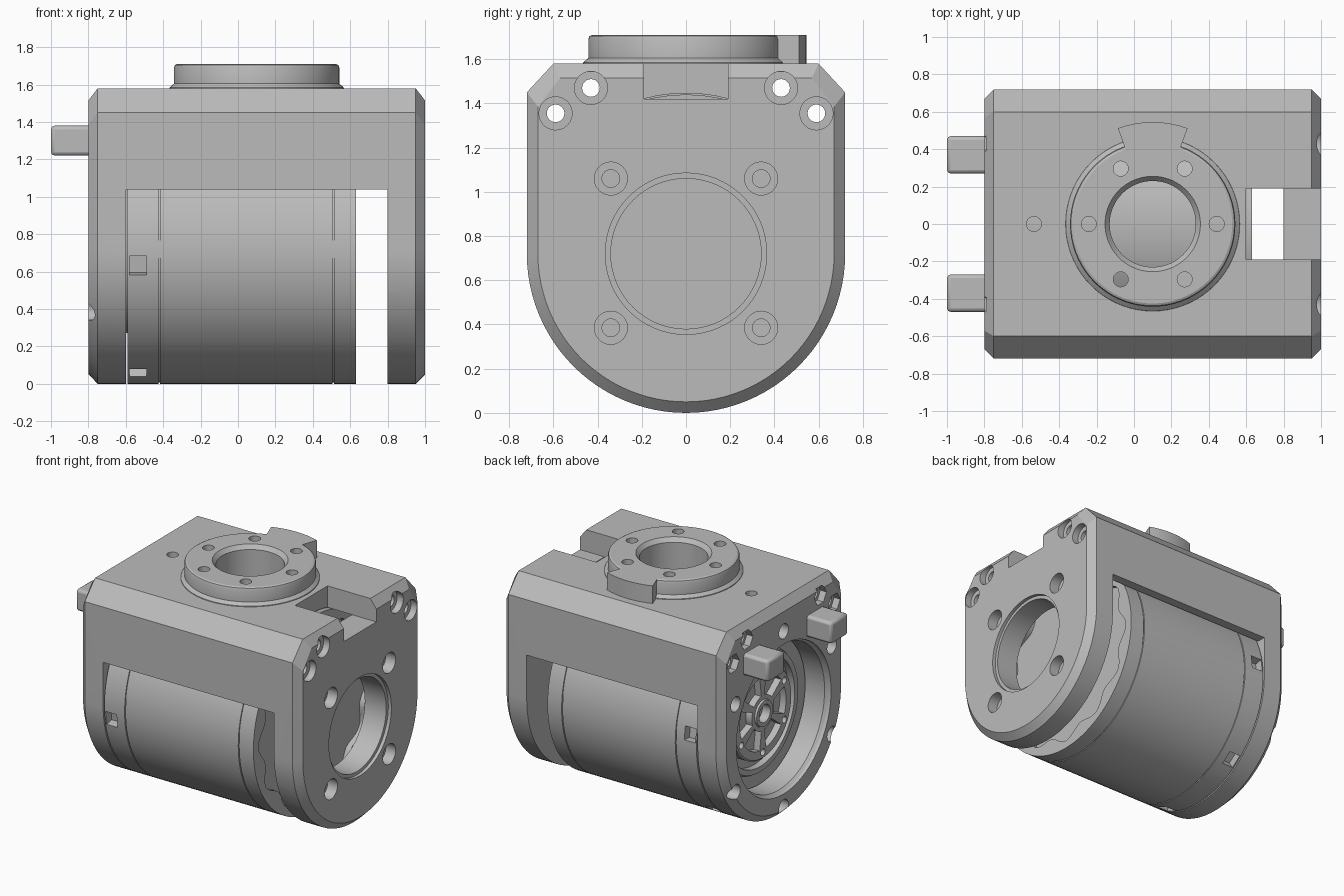
import bpy, bmesh
from math import pi, sin, cos, radians

cube = bpy.data.objects.get("Cube")
if cube:
    bpy.data.objects.remove(cube, do_unlink=True)

gray = bpy.data.materials.new("plain_gray")
gray.use_nodes = True
gray.diffuse_color = (0.5, 0.5, 0.5, 1)
gray.node_tree.nodes["Principled BSDF"].inputs["Base Color"].default_value = (0.5, 0.5, 0.5, 1)

R = 0.72            # motor radius, also the height of its axis
AXIS = (0, R)       # y, z of the motor axis


def place(axis, pos, a, b):
    """Point at pos along the axis with cross coordinates a, b."""
    return (pos, a, b) if axis == "x" else (a, b, pos)


def loft(name, rings, axis="x", ring_closed=False):
    """Skin equal-length outlines [(pos, [(a, b), ...])] into a solid."""
    bm = bmesh.new()
    loops = [[bm.verts.new(place(axis, p, a, b)) for a, b in pts] for p, pts in rings]
    pairs = list(zip(loops, loops[1:]))
    if ring_closed:
        pairs.append((loops[-1], loops[0]))
    else:
        bm.faces.new(loops[0])
        bm.faces.new(loops[-1])
    for lo, hi in pairs:
        n = len(lo)
        for i in range(n):
            j = (i + 1) % n
            bm.faces.new((lo[i], lo[j], hi[j], hi[i]))
    bmesh.ops.recalc_face_normals(bm, faces=bm.faces)
    mesh = bpy.data.meshes.new(name)
    bm.to_mesh(mesh)
    bm.free()
    mesh.materials.append(gray)
    obj = bpy.data.objects.new(name, mesh)
    bpy.context.collection.objects.link(obj)
    return obj


def circle(centre, r, n=32, lobes=0, wave=0):
    out = []
    for i in range(n):
        t = 2 * pi * i / n
        q = r + wave * cos(lobes * t)
        out.append((centre[0] + q * cos(t), centre[1] + q * sin(t)))
    return out


def lathe(name, profile, centre=AXIS, axis="x", n=32, ring_closed=False):
    return loft(name, [(p, circle(centre, r, n)) for p, r in profile], axis, ring_closed)


def sector(centre, r0, r1, mid, half, n=8):
    arc = [radians(mid - half + 2 * half * i / n) for i in range(n + 1)]
    pts = [(r1, t) for t in arc] + [(r0, t) for t in reversed(arc)]
    return [(centre[0] + r * cos(t), centre[1] + r * sin(t)) for r, t in pts]


def box(name, x, y, z):
    return loft(name, [(px, [(y[0], z[0]), (y[1], z[0]), (y[1], z[1]), (y[0], z[1])]) for px in x])


def cut(cutter, *targets):
    """Subtract the cutter from each target, then discard it."""
    for obj in targets:
        mod = obj.modifiers.new("cut", "BOOLEAN")
        mod.operation, mod.solver, mod.object = "DIFFERENCE", "EXACT", cutter
        bpy.context.view_layer.objects.active = obj
        bpy.ops.object.modifier_apply(modifier=mod.name)
    bpy.data.objects.remove(cutter, do_unlink=True)


def bore(target, centre, profile, n=24):
    cut(lathe("bore", profile, centre, n=n), target)


def polar(r, deg, centre=AXIS):
    return centre[0] + r * cos(radians(deg)), centre[1] + r * sin(radians(deg))


# Housing: U-shaped section with chamfered top corners and ends
def u_section(inset):
    r, top = R - inset, 1.58 - inset * 1.3
    arc = [polar(r, 180 + 180 * i / 48) for i in range(49)]
    lip = r - 0.12 + inset * 0.4
    return arc + [(r, top - 0.13), (lip, top), (-lip, top), (-r, top - 0.13)]


housing = loft("housing", [(-0.8, u_section(0.05)), (-0.75, u_section(0)),
                           (0.95, u_section(0)), (1.0, u_section(0.05))])
cut(box("bay", (-0.6, 0.8), (-1, 1), (-0.5, 1.04)), housing)
cut(lathe("bay_round", [(-0.6, R + 0.006), (0.8, R + 0.006)], n=96), housing)
cut(box("cable_notch", (0.6, 1.1), (-0.19, 0.19), (1.42, 1.8)), housing)
bore(housing, AXIS, [(-0.9, 0.57), (-0.78, 0.55), (-0.76, 0.535), (-0.55, 0.535)], 64)
bore(housing, AXIS, [(0.75, 0.34), (0.975, 0.34), (0.975, 0.365), (1.1, 0.365)], 64)

# Mounting screw holes on the outer plate and through holes along the top
for side in (-1, 1):
    for z in (0.385, 1.06):
        bore(housing, (side * 0.34, z), [(0.75, 0.04), (0.92, 0.04), (0.92, 0.075), (1.1, 0.075)])
    for y, z in ((0.43, 1.47), (0.59, 1.355)):
        c = (side * y, z)
        bore(housing, c, [(-0.9, 0.04), (1.1, 0.04)])
        bore(housing, c, [(0.95, 0.075), (1.1, 0.075)])
        bore(housing, c, [(-0.9, 0.07), (-0.75, 0.07)], 6)
for k in range(6):
    bore(housing, polar(0.65, 30 + 60 * k), [(-0.9, 0.055), (-0.7, 0.055)])

# Output flange with a stop tab on top
HUB = (0.1, 0)
flange = lathe("output_flange", [(1.57, 0.23), (1.57, 0.467), (1.585, 0.465), (1.605, 0.442),
               (1.69, 0.442), (1.704, 0.437), (1.71, 0.425), (1.71, 0.255), (1.68, 0.23)],
               HUB, "z", 72, True)
tab_outline = sector(HUB, 0.42, 0.545, 90, 20)
stop_tab = loft("stop_tab", [(1.575, tab_outline), (1.71, tab_outline)], "z")
cut(lathe("flange_bore", [(1.2, 0.23), (1.8, 0.23)], HUB, "z", 72), housing)
for k in range(6):
    c = polar(0.342, 60 * k, HUB)
    cut(lathe("screw", [(1.2, 0.04), (1.8, 0.04)], c, "z", 24), housing, flange)
cut(lathe("screw", [(1.2, 0.04), (1.8, 0.04)], (-0.535, 0), "z", 24), housing)

# Motor can with grooves, side pockets and a lobed end recess
motor = lathe("motor", [(-0.56, 0.40), (-0.61, 0.40), (-0.61, 0.44), (-0.59, 0.45), (-0.59, R),
              (-0.424, R), (-0.424, R - 0.008), (-0.416, R - 0.008), (-0.416, R),
              (0.506, R), (0.506, R - 0.008), (0.514, R - 0.008), (0.514, R), (0.63, R)], n=96)
lobed = circle(AXIS, 0.63, 144, 12, 0.03)
cut(loft("recess", [(0.59, lobed), (0.7, lobed)]), motor)
for k in range(6):
    pocket = sector(AXIS, 0.66, 0.8, 187 + 60 * k, 4, 1)
    cut(loft("pocket", [(-0.58, pocket), (-0.49, pocket)]), motor)

# Ribbed hub inside the open end
hub_disc = lathe("hub_disc", [(-0.55, 0.34), (-0.62, 0.34), (-0.63, 0.33)], n=64)
for k in range(6):
    cell = sector(AXIS, 0.13, 0.27, 60 * k, 22)
    cut(loft("cell", [(-0.7, cell), (-0.58, cell)]), hub_disc)
    bore(hub_disc, polar(0.29, 30 + 60 * k), [(-0.7, 0.025), (-0.59, 0.025)], 16)
bore(hub_disc, AXIS, [(-0.7, 0.065), (-0.58, 0.065)])
hub_ring = lathe("hub_ring", [(-0.6, 0.065), (-0.645, 0.065), (-0.645, 0.095), (-0.6, 0.105)],
                 n=32, ring_closed=True)

# Locating pegs
pegs = []
for name, y in (("back_peg", 0.37), ("front_peg", -0.37)):
    peg = box(name, (-1.0, -0.7), (y - 0.1, y + 0.1), (1.22, 1.38))
    mod = peg.modifiers.new("soft_edges", "BEVEL")
    mod.width, mod.segments = 0.02, 2
    pegs.append(peg)

# Smooth the round surfaces and keep the edges crisp
bpy.ops.object.select_all(action="DESELECT")
for obj in [housing, flange, stop_tab, motor, hub_disc, hub_ring] + pegs:
    obj.select_set(True)
bpy.context.view_layer.objects.active = housing
bpy.ops.object.shade_smooth_by_angle(angle=radians(25))
